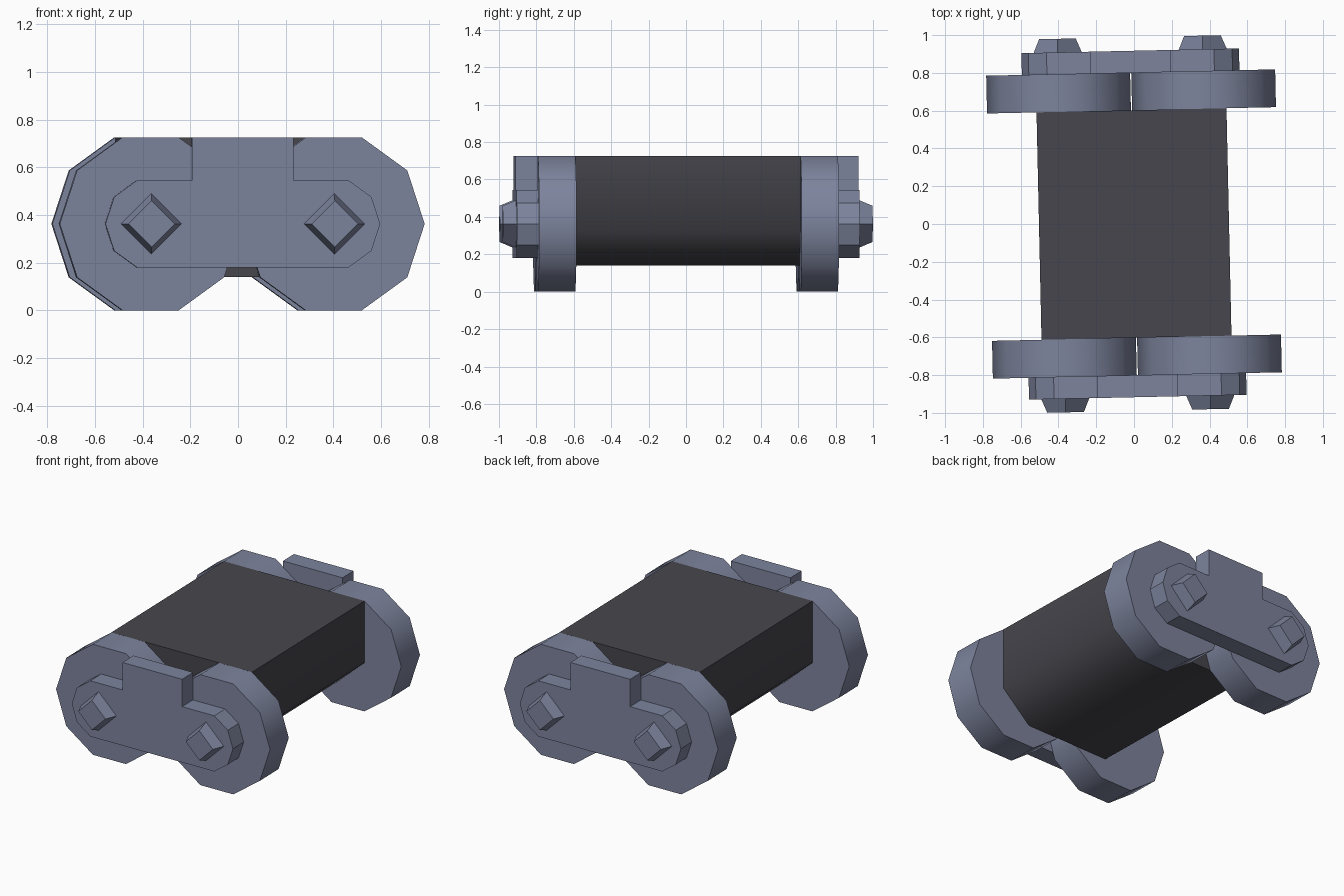
import bpy, bmesh, math
from mathutils import Matrix

if "Cube" in bpy.data.objects:
    bpy.data.objects.remove(bpy.data.objects["Cube"])

YAW = Matrix.Rotation(0.022, 4, 'Z')      # whole model sits slightly turned
AXLE_X, AXLE_Z, WHEEL_R = 0.384, 0.3625, 0.381


def material(name, color):
    m = bpy.data.materials.new(name)
    m.diffuse_color = (*color, 1)
    m.use_nodes = True
    m.node_tree.nodes["Principled BSDF"].inputs["Base Color"].default_value = m.diffuse_color
    return m


steel = material("blue_grey_steel", (0.205, 0.231, 0.337))
dark = material("dark_grey", (0.061, 0.061, 0.074))


def loft(name, sections, mat, smooth=60):
    """Join matching (x, z) outlines placed at given y positions, capping both ends."""
    bm = bmesh.new()
    rings = [[bm.verts.new((x, y, z)) for x, z in pts] for y, pts in sections]
    n = len(rings[0])
    for a, b in zip(rings, rings[1:]):
        for i in range(n):
            j = (i + 1) % n
            bm.faces.new((a[i], a[j], b[j], b[i]))
    bm.faces.new(rings[0])
    bm.faces.new(rings[-1])
    bmesh.ops.recalc_face_normals(bm, faces=bm.faces)
    me = bpy.data.meshes.new(name)
    bm.to_mesh(me)
    bm.free()
    me.transform(YAW)
    me.materials.append(mat)
    ob = bpy.data.objects.new(name, me)
    bpy.context.collection.objects.link(ob)
    if smooth:
        bpy.ops.object.select_all(action='DESELECT')
        ob.select_set(True)
        bpy.context.view_layer.objects.active = ob
        bpy.ops.object.shade_smooth_by_angle(angle=math.radians(smooth))
    return ob


def ring(cx, r, sides):
    return [(cx + r * math.cos(2 * math.pi * i / sides),
             AXLE_Z + r * math.sin(2 * math.pi * i / sides)) for i in range(sides)]


def mirrored(half):
    return half + [(-x, z) for x, z in reversed(half)]


# central body with chamfered lower edges
body = mirrored([(0.302, 0.14), (0.503, 0.32), (0.503, 0.725)])
loft("body", [(-0.602, body), (0.602, body)], dark)

# side frame outline: rounded ends and a raised block in the middle
end = [(AXLE_X + 0.192 * math.cos(math.radians(a)),
        AXLE_Z + 0.192 * math.sin(math.radians(a))) for a in (-72, -36, 0, 36, 72)]
frame = mirrored(end + [(0.213, end[-1][1]), (0.213, 0.725)])

for side, s in (("front", -1), ("back", 1)):
    loft(side + "_side_frame", [(s * 0.80, frame), (s * 0.917, frame)], steel, 30)
    for hand, x in (("left", -AXLE_X), ("right", AXLE_X)):
        # ten-sided wheel
        wheel = ring(x, WHEEL_R, 10)
        loft(f"{side}_{hand}_wheel", [(s * 0.602, wheel), (s * 0.802, wheel)], steel)
        # tapered square axle cap
        loft(f"{side}_{hand}_axle_cap", [(s * 0.91, ring(x, 0.13, 4)),
                                         (s * 0.989, ring(x, 0.097, 4))], steel, 0)
